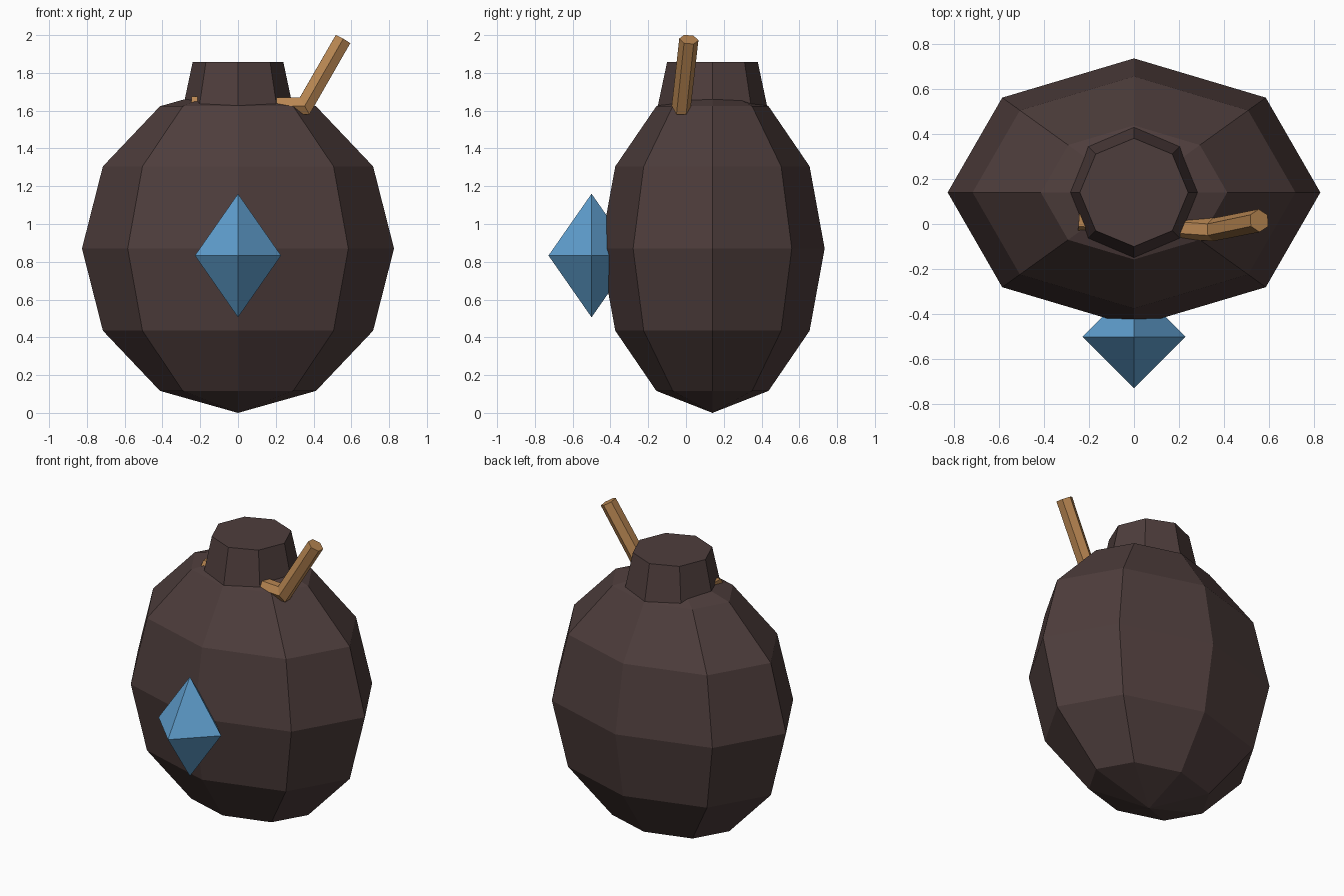
import bpy, bmesh, math
from mathutils import Vector, Matrix

if "Cube" in bpy.data.objects:
    bpy.data.objects.remove(bpy.data.objects["Cube"])


def material(name, rgb):
    m = bpy.data.materials.new(name)
    m.diffuse_color = (*rgb, 1)
    m.use_nodes = True
    m.node_tree.nodes["Principled BSDF"].inputs["Base Color"].default_value = m.diffuse_color
    return m


def add_object(name, bm, mat):
    bmesh.ops.recalc_face_normals(bm, faces=bm.faces)
    me = bpy.data.meshes.new(name)
    bm.to_mesh(me)
    bm.free()
    me.materials.append(mat)
    ob = bpy.data.objects.new(name, me)
    bpy.context.collection.objects.link(ob)
    return ob


shell = material("dark brown", (0.076, 0.047, 0.045))
wood = material("tan wood", (0.479, 0.238, 0.084))
blue = material("sky blue", (0.117, 0.352, 0.631))
CY = 0.14  # y of the body axis

# Flattened low-poly body
bm = bmesh.new()
bmesh.ops.create_uvsphere(bm, u_segments=8, v_segments=6, radius=1)
bmesh.ops.transform(bm, verts=bm.verts, matrix=Matrix.Translation((0, CY, 0.87))
                    @ Matrix.Diagonal((0.826, 0.594, 0.87, 1)))
add_object("body", bm, shell)

# Tapered neck with a closed top
bm = bmesh.new()
bottom, top = 1.55, 1.858
bmesh.ops.create_cone(bm, cap_ends=True, segments=8, radius1=0.305, radius2=0.24,
                      depth=top - bottom,
                      matrix=Matrix.Translation((0, CY, (bottom + top) / 2)))
# Turn the eight corners onto the x and y axes
first = max(bm.verts, key=lambda v: v.co.x).co
turn = math.atan2(first.y - CY, first.x)
bmesh.ops.rotate(bm, verts=bm.verts, cent=(0, CY, 0), matrix=Matrix.Rotation(-turn, 3, 'Z'))
add_object("neck", bm, shell)

# Bent stick pushed through the neck: hexagonal section with a mitred bend
path = [Vector(p) for p in ((-0.245, 0.015, 1.63), (0.352, -0.025, 1.624), (0.555, 0.015, 1.977))]
bm = bmesh.new()
rings = []
for i, p in enumerate(path):
    a = (path[max(i, 1)] - path[max(i, 1) - 1]).normalized()
    b = (path[min(i, 1) + 1] - path[min(i, 1)]).normalized()
    tangent = (a + b).normalized()
    side = (Vector((0, 1, 0)) - tangent * tangent.y).normalized()
    up = side.cross(tangent) / tangent.dot(a)
    rings.append([bm.verts.new(p + 0.051 * (side * math.cos(k * math.pi / 3)
                                            + up * math.sin(k * math.pi / 3)))
                  for k in range(6)])
for lo, hi in zip(rings, rings[1:]):
    for k in range(6):
        n = (k + 1) % 6
        bm.faces.new((lo[k], lo[n], hi[n], hi[k]))
bm.faces.new(rings[0])
bm.faces.new(rings[-1])
add_object("bent_stick", bm, wood)

# Octahedral gem on the front
bm = bmesh.new()
tips = [bm.verts.new((0, -0.5, 0.833 + s * 0.327)) for s in (1, -1)]
waist = [bm.verts.new((0.228 * x, -0.5 + 0.228 * y, 0.833))
         for x, y in ((1, 0), (0, 1), (-1, 0), (0, -1))]
for tip in tips:
    for k in range(4):
        bm.faces.new((waist[k], waist[(k + 1) % 4], tip))
add_object("gem", bm, blue)
